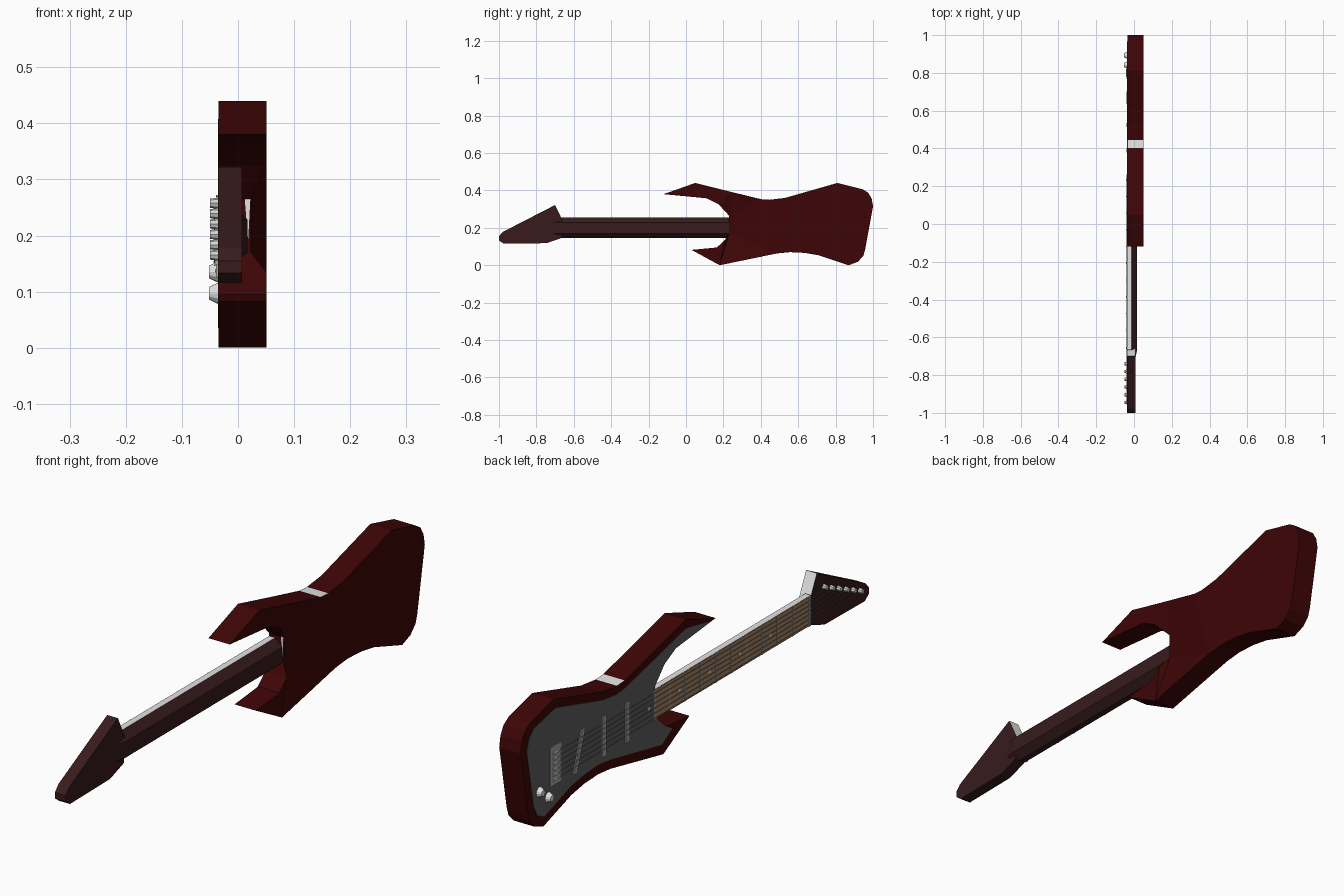
import bpy, bmesh, math
from mathutils import Matrix, Vector

if "Cube" in bpy.data.objects:
    bpy.data.objects.remove(bpy.data.objects["Cube"])


def mat(name, rgb):
    m = bpy.data.materials.new(name)
    m.diffuse_color = (*rgb, 1)
    m.use_nodes = True
    m.node_tree.nodes["Principled BSDF"].inputs["Base Color"].default_value = m.diffuse_color
    return m


RED = mat("dark_red", (0.048, 0.0015, 0.0018))
BROWN = mat("dark_brown", (0.04, 0.011, 0.012))
WHITE = mat("off_white", (0.78, 0.78, 0.78))
GREY = mat("charcoal", (0.115, 0.115, 0.115))
WOOD = mat("fretboard_wood", (0.4, 0.24, 0.13))
METAL = mat("metal_grey", (0.42, 0.42, 0.42))
CHROME = mat("light_chrome", (0.65, 0.65, 0.65))


def finish(name, bm, mats, rule=None):
    bmesh.ops.recalc_face_normals(bm, faces=bm.faces)
    bm.normal_update()
    if rule:
        for f in bm.faces:
            f.material_index = 1 if rule(f.normal, f.calc_center_median()) else 0
    me = bpy.data.meshes.new(name)
    bm.to_mesh(me)
    bm.free()
    for m in mats:
        me.materials.append(m)
    ob = bpy.data.objects.new(name, me)
    bpy.context.collection.objects.link(ob)
    return ob


def prism(name, pts, vec, mats, rule=None, edit=None):
    """Extrude a flat 3D outline along a vector, with an optional edit after."""
    bm = bmesh.new()
    face = bm.faces.new([bm.verts.new(p) for p in pts])
    res = bmesh.ops.extrude_face_region(bm, geom=[face], use_keep_orig=True)
    verts = [v for v in res["geom"] if isinstance(v, bmesh.types.BMVert)]
    bmesh.ops.translate(bm, verts=verts, vec=vec)
    if edit:
        edit(bm)
    return finish(name, bm, mats, rule)


def slab(name, yz, x0, x1, mats, rule=None, edit=None):
    return prism(name, [(x0, y, z) for y, z in yz], (x1 - x0, 0, 0), mats, rule, edit)


def bar(name, y0, y1, z0, z1, x0, x1, m, lean=0):
    """Block on the playing face; lean shifts its lower end along y."""
    return slab(name, [(y0 + lean, z0), (y1 + lean, z0), (y1, z1), (y0, z1)], x0, x1, [m])


def peg(name, y, z, x0, x1, r0, r1, m, sides=12):
    bm = bmesh.new()
    M = Matrix.Translation(((x0 + x1) / 2, y, z)) @ Matrix.Rotation(-math.pi / 2, 4, 'Y')
    bmesh.ops.create_cone(bm, cap_ends=True, segments=sides, radius1=r0, radius2=r1,
                          depth=x0 - x1, matrix=M)
    return finish(name, bm, [m])


def wire(name, a, b, m, r=0.0011):
    a, b = Vector(a), Vector(b)
    d = b - a
    bm = bmesh.new()
    M = Matrix.Translation((a + b) / 2) @ d.to_track_quat('Z', 'Y').to_matrix().to_4x4()
    bmesh.ops.create_cone(bm, cap_ends=True, segments=4, radius1=r, radius2=r,
                          depth=d.length, matrix=M)
    return finish(name, bm, [m])


# Body with one pale stripe on its upper waist and a thinned back near the neck
body = [(-0.12, 0.38), (0.05, 0.44), (0.25, 0.39), (0.402, 0.353), (0.446, 0.35), (0.53, 0.36),
        (0.81, 0.44), (0.945, 0.406), (0.975, 0.387), (0.993, 0.355), (1.0, 0.315),
        (0.957, 0.08), (0.947, 0.048), (0.918, 0.018), (0.87, 0.0), (0.71, 0.053),
        (0.635, 0.066), (0.555, 0.07), (0.485, 0.063), (0.18, 0.0), (0.03, 0.082),
        (0.165, 0.095), (0.207, 0.134), (0.23, 0.17), (0.23, 0.265), (0.175, 0.325),
        (0.11, 0.358)]
LOW, HIGH = (0.23, 0.17), (0.23, 0.265)


def thin_heel(bm):
    bm.normal_update()

    def back(p):
        return min((v for v in bm.verts if v.co.x > 0),
                   key=lambda v: (v.co.y - p[0]) ** 2 + (v.co.z - p[1]) ** 2)
    for p, q in [(LOW, (0.485, 0.063)), (HIGH, (0.402, 0.353)), (LOW, (0.18, 0.0)),
                 (HIGH, (0.25, 0.39)), ((0.207, 0.134), (0.18, 0.0)),
                 ((0.175, 0.325), (0.25, 0.39)), ((0.485, 0.063), (0.402, 0.353))]:
        a, b = back(p), back(q)
        shared = [f for f in a.link_faces if f in set(b.link_faces)]
        if shared:
            bmesh.utils.face_split(max(shared, key=lambda f: len(f.verts)), a, b)
    for p in (LOW, HIGH):
        back(p).co.x = 0.023


slab("body", body, -0.035, 0.051, [RED, WHITE],
     lambda n, c: n.z > 0.7 and 0.41 < c.y < 0.44, thin_heel)

# Face plate
plate = [(-0.10, 0.379), (0.05, 0.408), (0.25, 0.36), (0.40, 0.325), (0.45, 0.32), (0.53, 0.33),
         (0.80, 0.405), (0.925, 0.377), (0.952, 0.35), (0.965, 0.31), (0.925, 0.09),
         (0.905, 0.055), (0.865, 0.035), (0.71, 0.088), (0.635, 0.1), (0.555, 0.105),
         (0.485, 0.097), (0.19, 0.038), (0.13, 0.074), (0.165, 0.095), (0.207, 0.134),
         (0.23, 0.17), (0.23, 0.265), (0.175, 0.325), (0.11, 0.358)]
slab("face_plate", plate, -0.0345, -0.036, [GREY])

# Neck with bevelled back and pale upper side, and its tapered throat
section = [(-0.035, 0.146), (-0.035, 0.254), (-0.012, 0.254),
           (0.017, 0.228), (0.017, 0.17), (-0.012, 0.146)]
ring = [(x, -0.665, z) for x, z in section]
prism("neck", ring, (0, 0.91, 0), [BROWN, WHITE], lambda n, c: n.z > 0.9)


def taper(bm):
    for v in bm.verts:
        if v.co.y < -0.7 and v.co.x > 0:
            v.co.x = 0.005


prism("neck_throat", ring, (0, -0.055, 0), [BROWN], None, taper)
prism("neck_heel", [(0.012, 0.229, 0.265), (0.022, 0.229, 0.265), (0.018, 0.229, 0.19)],
      (0, 0.01, 0), [WHITE])

# Headstock with pale shoulder
head = [(-1.0, 0.155), (-1.0, 0.133), (-0.975, 0.115), (-0.745, 0.118), (-0.665, 0.146),
        (-0.658, 0.235), (-0.70, 0.322), (-0.98, 0.178)]
slab("headstock", head, -0.036, 0.007, [BROWN, WHITE],
     lambda n, c: n.y > 0.5 and c.z > 0.2)

# Fretboard, nut, frets and position dots
bar("fretboard", -0.655, 0.23, 0.147, 0.253, -0.0345, -0.037, WOOD)
bar("nut", -0.662, -0.650, 0.147, 0.253, -0.034, -0.040, METAL)
for i in range(10):
    y = -0.562 + i * 0.0885
    bar(f"fret_{i}", y - 0.003, y + 0.003, 0.147, 0.253, -0.036, -0.0385, METAL)
for i in range(5):
    peg(f"position_dot_{i}", -0.43 + i * 0.174, 0.2, -0.036, -0.0378, 0.007, 0.007, WHITE, 8)

# Pickups, the last one slanted, with pole pieces
for i, (y, lean) in enumerate([(0.39, 0), (0.525, 0), (0.645, 0.046)]):
    bar(f"pickup_{i}", y - 0.011, y + 0.011, 0.125, 0.27, -0.0355, -0.0395, METAL, lean)
    for k in range(6):
        t = (k + 0.5) / 6
        peg(f"pole_{i}_{k}", y + lean * (1 - t), 0.125 + 0.145 * t, -0.039, -0.041,
            0.004, 0.004, CHROME, 6)

# Bridge
bar("bridge", 0.768, 0.833, 0.13, 0.272, -0.0355, -0.039, METAL)

# Strings with their saddles and tuning posts
for i in range(6):
    zb, zn = 0.152 + 0.0195 * i, 0.159 + 0.0165 * i
    bar(f"saddle_{i}", 0.78, 0.82, zb - 0.006, zb + 0.006, -0.038, -0.043, CHROME)
    post = (-0.945 + 0.041 * i, 0.165 + 0.0185 * i)
    wire(f"string_{i}", (-0.0425, 0.8, zb), (-0.0415, -0.655, zn), METAL)
    wire(f"string_end_{i}", (-0.0415, -0.655, zn), (-0.042, *post), METAL)
    peg(f"tuning_post_{i}", *post, -0.035, -0.05, 0.010, 0.008, CHROME, 8)

# Control knobs
for i, (y, z) in enumerate([(0.893, 0.135), (0.842, 0.097)]):
    peg(f"knob_{i}", y, z, -0.0355, -0.052, 0.019, 0.011, WHITE)
